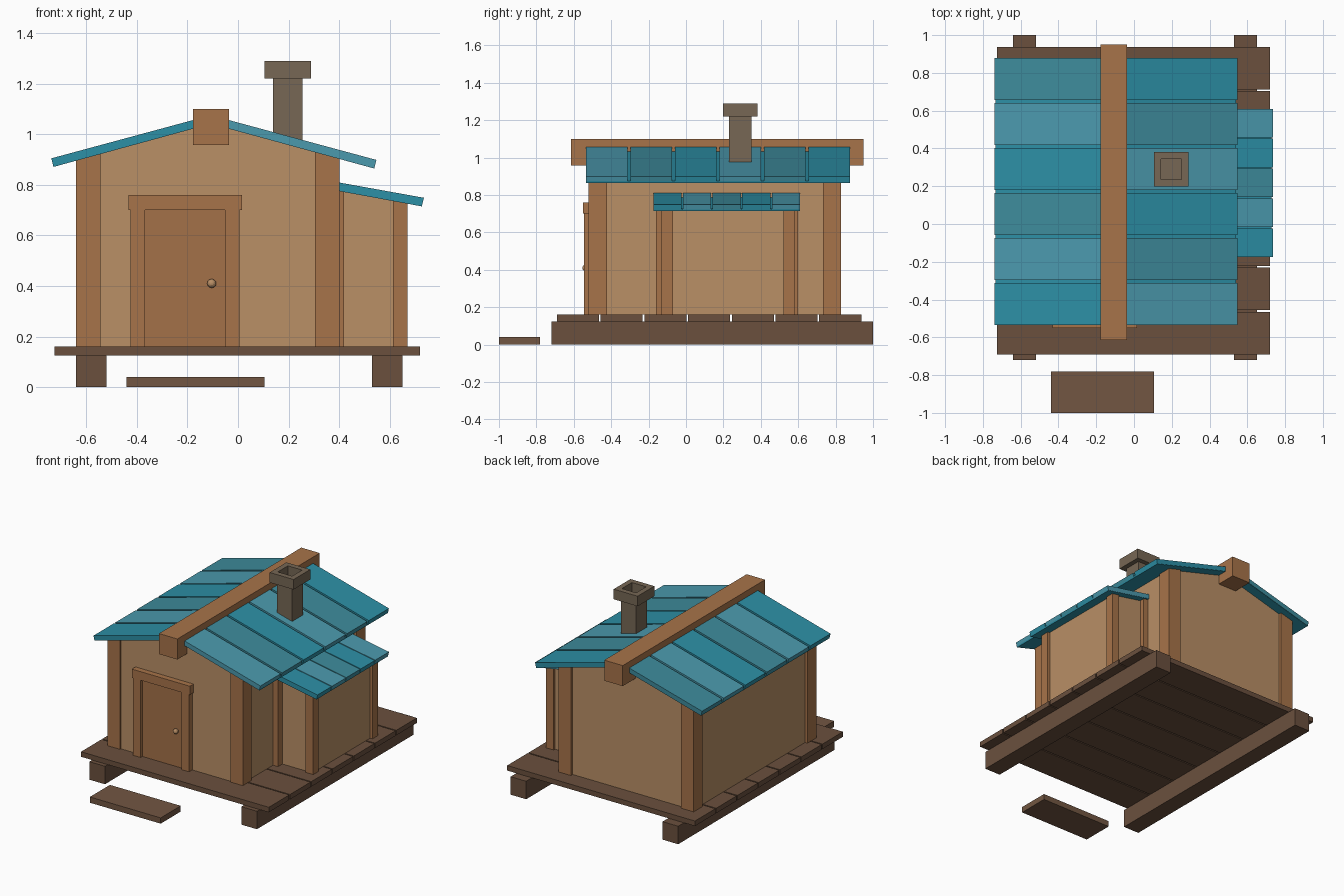
import bpy, bmesh
from math import pi

if "Cube" in bpy.data.objects:
    bpy.data.objects.remove(bpy.data.objects["Cube"])


def material(name, r, g, b):
    m = bpy.data.materials.new(name)
    m.diffuse_color = (*[(c / 255) ** 2.2 for c in (r, g, b)], 1)
    m.use_nodes = True
    m.node_tree.nodes["Principled BSDF"].inputs["Base Color"].default_value = m.diffuse_color
    return m


WALL = material("wall_wood", 184, 142, 102)
POST = material("post_wood", 166, 115, 75)
DOOR = material("door_wood", 162, 112, 74)
DECK = material("deck_wood", 106, 81, 64)
STEP = material("step_wood", 114, 87, 68)
STONE = material("chimney_stone", 118, 103, 85)
TEALS = [material("teal_a", 76, 152, 172), material("teal_b", 48, 142, 164),
         material("teal_c", 64, 138, 154)]


def prism(name, pts, y0, y1, mat):
    """Extrude an (x, z) profile from y0 to y1."""
    bm = bmesh.new()
    face = bm.faces.new([bm.verts.new((x, y0, z)) for x, z in pts])
    ext = bmesh.ops.extrude_face_region(bm, geom=[face])
    for v in ext["geom"]:
        if isinstance(v, bmesh.types.BMVert):
            v.co.y = y1
    bmesh.ops.recalc_face_normals(bm, faces=bm.faces)
    me = bpy.data.meshes.new(name)
    bm.to_mesh(me)
    bm.free()
    me.materials.append(mat)
    ob = bpy.data.objects.new(name, me)
    bpy.context.collection.objects.link(ob)
    return ob


def box(name, x0, x1, y0, y1, z0, z1, mat):
    return prism(name, [(x0, z0), (x1, z0), (x1, z1), (x0, z1)], y0, y1, mat)


RIDGE = -0.107
FLOOR = 0.16


def main_top(x):
    return 1.075 - 0.27 * abs(x - RIDGE)


def lean_top(x):
    return 0.809 - 0.18 * (x - 0.40)


def upright(name, x0, x1, y0, y1, top, mat):
    """Post or wall standing on the deck with its top cut to the roof slope."""
    pts = [(x0, FLOOR), (x1, FLOOR), (x1, top(x1) - 0.033)]
    if x0 < RIDGE < x1:
        pts.append((RIDGE, top(RIDGE) - 0.033))
    pts.append((x0, top(x0) - 0.033))
    return prism(name, pts, y0, y1, mat)


def slope(name, xi, xo, top, y0, y1, n, gap, shift):
    """Roof slope: thin underlay with a row of separate boards on top."""
    lean = 0.008 if xo > xi else -0.008   # ends cut square to the slope

    def strip(a, b):
        return [(xi, top(xi) - a), (xo - lean * a / 0.033, top(xo) - a),
                (xo - lean * b / 0.033, top(xo) - b), (xi, top(xi) - b)]
    prism(name + "_underlay", strip(0.024, 0.034), y0 + 0.003, y1 - 0.003, TEALS[1])
    pitch = (y1 - y0 + gap) / n
    for i in range(n):
        a = y0 + i * pitch
        prism(f"{name}_board_{i + 1}", strip(0, 0.033 if i in (0, n - 1) else 0.025),
              a, a + pitch - gap, TEALS[(i * 2 + shift) % 3])


# Base: runners, deck planks and loose step
box("runner_left", -0.64, -0.52, -0.72, 1.0, 0, 0.125, DECK)
box("runner_right", 0.53, 0.65, -0.72, 1.0, 0, 0.125, DECK)
for i in range(7):
    a = -0.69 + i * 0.2337
    box(f"deck_plank_{i + 1}", -0.725, 0.72, a, a + 0.225, 0.125, FLOOR, DECK)
box("front_step", -0.44, 0.105, -1.0, -0.78, 0, 0.04, STEP)

# Main cabin: gabled walls and corner posts
upright("cabin_walls", -0.622, 0.382, -0.51, 0.81, main_top, WALL)
for side, x in (("left", -0.64), ("right", 0.305)):
    for end, y in (("front", -0.52), ("back", 0.732)):
        upright(f"corner_post_{side}_{end}", x, x + 0.096, y, y + 0.098, main_top, POST)

# Side lean-to: walls, inner and outer posts
upright("lean_to_walls", 0.37, 0.652, -0.112, 0.565, lean_top, WALL)
for end, y, yo in (("front", -0.16, -0.13), ("back", 0.52, 0.52)):
    upright(f"lean_to_inner_post_{end}", 0.36, 0.42, y, y + 0.078, lean_top, POST)
    upright(f"lean_to_outer_post_{end}", 0.612, 0.67, yo, yo + 0.06, lean_top, POST)

# Roofs and ridge beam
slope("roof_left", RIDGE, -0.738, main_top, -0.535, 0.878, 6, 0.016, 1)
slope("roof_right", RIDGE, 0.547, main_top, -0.535, 0.878, 6, 0.016, 0)
slope("lean_to_roof", 0.385, 0.735, lean_top, -0.175, 0.61, 5, 0.007, 1)
box("ridge_beam", -0.178, -0.036, -0.615, 0.95, 0.957, 1.10, POST)

# Door with frame and round knob
box("door", -0.375, -0.045, -0.526, -0.48, FLOOR, 0.705, DOOR)
box("door_jamb_left", -0.425, -0.368, -0.545, -0.49, FLOOR, 0.705, POST)
box("door_jamb_right", -0.052, 0.005, -0.545, -0.49, FLOOR, 0.705, POST)
box("door_lintel", -0.432, 0.015, -0.55, -0.49, 0.70, 0.76, POST)
bpy.ops.mesh.primitive_uv_sphere_add(segments=12, ring_count=8, radius=0.018,
                                     location=(-0.104, -0.536, 0.41), rotation=(pi / 2, 0, 0))
knob = bpy.context.object
knob.name = "door_knob"
knob.data.materials.append(WALL)

# Chimney: stack and square cap ring
X, Y, R, H = 0.197, 0.29, 0.092, 0.055
box("chimney_stack", X - 0.059, X + 0.059, Y - 0.06, Y + 0.06, 0.93, 1.225, STONE)
for s, n in ((-1, "a"), (1, "b")):
    xs = sorted((X + s * H, X + s * R))
    box("chimney_cap_side_" + n, *xs, Y - R, Y + R, 1.22, 1.29, STONE)
    ys = sorted((Y + s * H, Y + s * R))
    box("chimney_cap_end_" + n, X - H, X + H, *ys, 1.22, 1.29, STONE)
